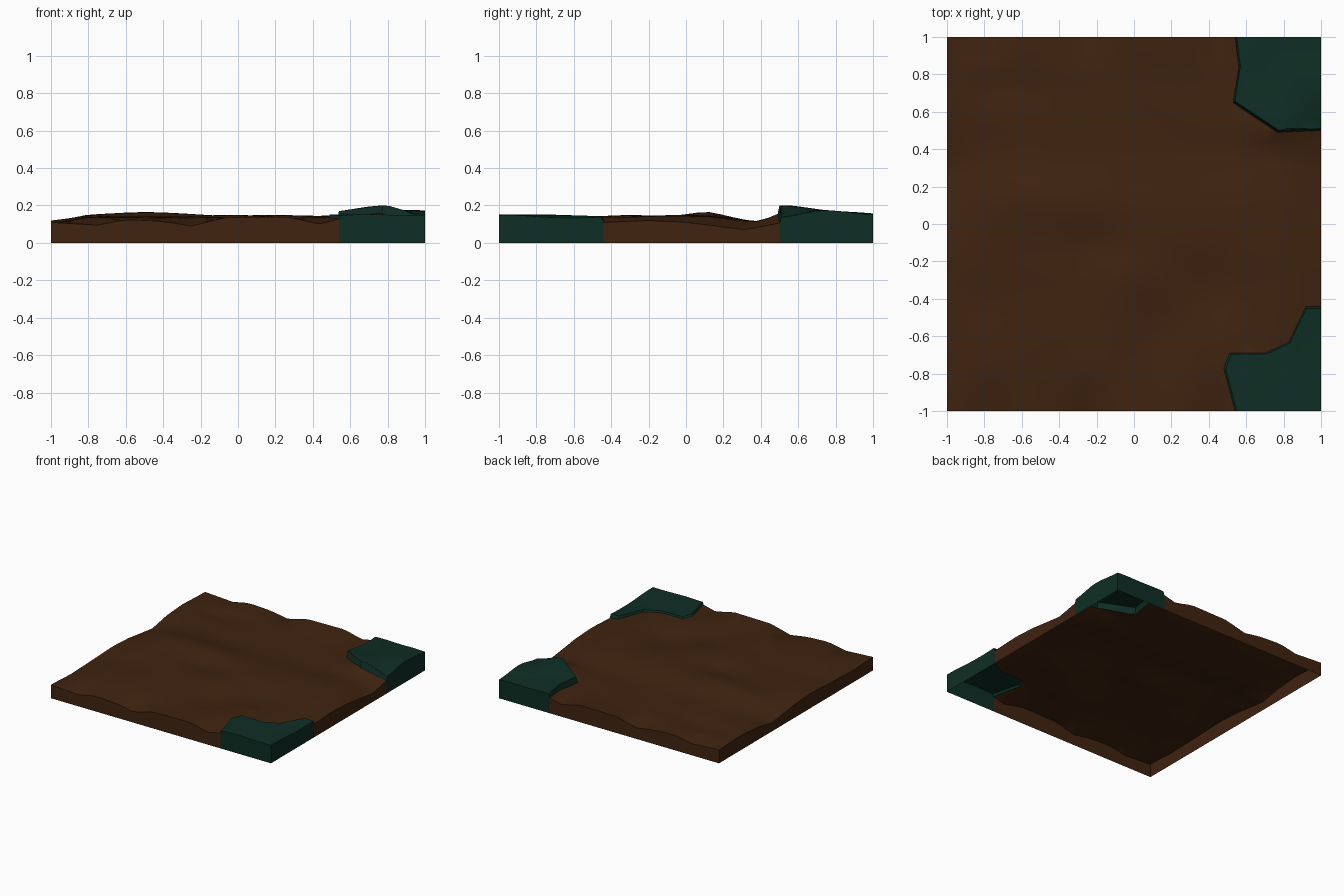
import bpy, bmesh
from math import exp
from mathutils import Vector, noise
from mathutils.geometry import delaunay_2d_cdt

cube = bpy.data.objects.get("Cube")
if cube:
    bpy.data.objects.remove(cube)


def material(name, rgb):
    mat = bpy.data.materials.new(name)
    mat.use_nodes = True
    color = (*rgb, 1)
    mat.diffuse_color = color
    shader = mat.node_tree.nodes["Principled BSDF"]
    shader.inputs["Base Color"].default_value = color
    shader.inputs["Specular IOR Level"].default_value = 0
    return mat


SOIL = material("brown soil", (0.05, 0.017, 0.005))
MOSS = material("dark green moss", (0.0045, 0.027, 0.018))

# Edge height profiles: opposite edges match so tiles can join
PROFILE_X = [(-1, .11), (-.75, .095), (-.6, .125), (-.4, .115), (-.25, .09),
             (-.07, .135), (.27, .14), (.43, .1), (.55, .13), (1, .11)]
PROFILE_Y = [(-1, .11), (-.75, .1), (-.43, .11), (-.2, .12), (0, .11),
             (.32, .07), (.49, .105), (.7, .12), (1, .11)]

# Front-to-back section through the middle: the back lies lower
SECTION = [(-1, .135), (-.4, .14), (.12, .144), (.36, .114), (.6, .116), (1, .122)]

# Rises and hollows: centre x, y, radius x, y, amount
BUMPS = [(-.5, .12, .3, .15, .02), (.3, -.08, .25, .15, .008),
         (0, -.3, .2, .12, .01), (.15, -.58, .14, .2, -.025),
         (.4, -.35, .18, .18, -.03), (-.2, -.12, .16, .1, -.018),
         (.75, .52, .16, .09, .045), (-.7, .73, .3, .08, -.018),
         (-.8, -.42, .15, .12, -.012), (-.85, -.1, .15, .15, .006)]

# Moss outlines, from one tile edge to the next, and their tile corner
PATCHES = {
    "back_moss": ((1, 1), [(.54, 1), (.56, .84), (.53, .65), (.77, .49), (1, .5)]),
    "front_moss": ((1, -1), [(.54, -1), (.48, -.77), (.51, -.69), (.7, -.69),
                             (.83, -.63), (.92, -.44), (1, -.44)]),
}


def profile(points, t):
    for (a, za), (b, zb) in zip(points, points[1:]):
        if t <= b:
            return za + (zb - za) * (t - a) / (b - a)
    return points[-1][1]


def bump(x, y, cx, cy, rx, ry, amount):
    return amount * exp(-((x - cx) / rx) ** 2 - ((y - cy) / ry) ** 2)


def ground_height(x, y):
    z = profile(SECTION, y) + sum(bump(x, y, *b) for b in BUMPS)
    z += 0.005 * noise.noise(Vector((x * 4, y * 4, 0)))
    wx = max(0, 1 - (1 - abs(x)) / 0.2)
    wy = max(0, 1 - (1 - abs(y)) / 0.2)
    z += wx * (profile(PROFILE_Y, y) - z)
    return z + wy * (profile(PROFILE_X, x) - z)


def moss_height(x, y):
    z = 0.15 + 0.004 * noise.noise(Vector((x * 5, y * 5, 1)))
    if y > 0:
        z += bump(x, y, .77, .49, .2, .2, .047) + bump(x, y, .6, .75, .25, .3, .015)
        z += bump(x, y, 1, .77, .2, .15, .02) + bump(x, y, 1, .5, .12, .12, -.025)
    else:
        z += bump(x, y, 1, -.6, .12, .25, -.016)
    return max(z, ground_height(x, y) + 0.01)


def inside(p, poly):
    hit = False
    for (ax, ay), (bx, by) in zip(poly, poly[1:] + poly[:1]):
        if (ay > p.y) != (by > p.y) and p.x < ax + (bx - ax) * (p.y - ay) / (by - ay):
            hit = not hit
    return hit


# Plan of the tile: a grid cut along the moss outlines
N = 32
plan = [Vector((-1 + 2 * i / N, -1 + 2 * j / N)) for i in range(N + 1) for j in range(N + 1)]
cuts = []
for corner, line in PATCHES.values():
    start = len(plan)
    plan += [Vector(p) for p in line]
    cuts += [(start + i, start + i + 1) for i in range(len(line) - 1)]
points, _, triangles, *_ = delaunay_2d_cdt(plan, cuts, [], 0, 1e-4)


def region_of(tri):
    centre = sum((points[i] for i in tri), Vector((0, 0))) / 3
    for name, (corner, line) in PATCHES.items():
        if inside(centre, line + [corner]):
            return name
    return "ground"


def on_side(p, q):
    return any(abs(abs(p[k]) - 1) < 1e-4 and abs(p[k] - q[k]) < 1e-4 for k in (0, 1))


def build(name, tris, mat, height, corner=None):
    bm = bmesh.new()
    tops, rims, bases = {}, {}, {}
    for i in {i for t in tris for i in t}:
        p = points[i]
        # Moss tops draw in slightly so their rim slopes
        q = p.lerp(Vector(corner), 0.02) if corner else p
        tops[i] = bm.verts.new((q.x, q.y, height(p.x, p.y)))
    for t in tris:
        bm.faces.new([tops[i] for i in t])
    edges = {(t[k], t[(k + 1) % 3]) for t in tris for k in range(3)}
    border = [(a, b) for a, b in edges if (b, a) not in edges]

    # Moss rims drop to soil level, then side walls reach the base
    for i in {i for e in border for i in e}:
        p = points[i]
        rims[i] = bm.verts.new((*p, ground_height(*p))) if corner else tops[i]
        bases[i] = bm.verts.new((*p, 0))
    for a, b in border:
        if corner:
            bm.faces.new((tops[b], tops[a], rims[a], rims[b]))
        if on_side(points[a], points[b]):
            bm.faces.new((rims[b], rims[a], bases[a], bases[b]))
    bmesh.ops.delete(bm, geom=[v for v in bm.verts if not v.link_faces], context="VERTS")

    mesh = bpy.data.meshes.new(name)
    bm.to_mesh(mesh)
    bm.free()
    mesh.materials.append(mat)
    obj = bpy.data.objects.new(name, mesh)
    bpy.context.collection.objects.link(obj)
    bpy.ops.object.select_all(action="DESELECT")
    obj.select_set(True)
    bpy.context.view_layer.objects.active = obj
    bpy.ops.object.shade_smooth_by_angle(angle=0.5)


regions = {"ground": [], "back_moss": [], "front_moss": []}
for tri in triangles:
    a, b, c = (points[i] for i in tri)
    if abs((b - a).cross(c - a)) > 1e-7:
        regions[region_of(tri)].append(tuple(tri))

build("ground", regions["ground"], SOIL, ground_height)
for name, (corner, line) in PATCHES.items():
    build(name, regions[name], MOSS, moss_height, corner)
